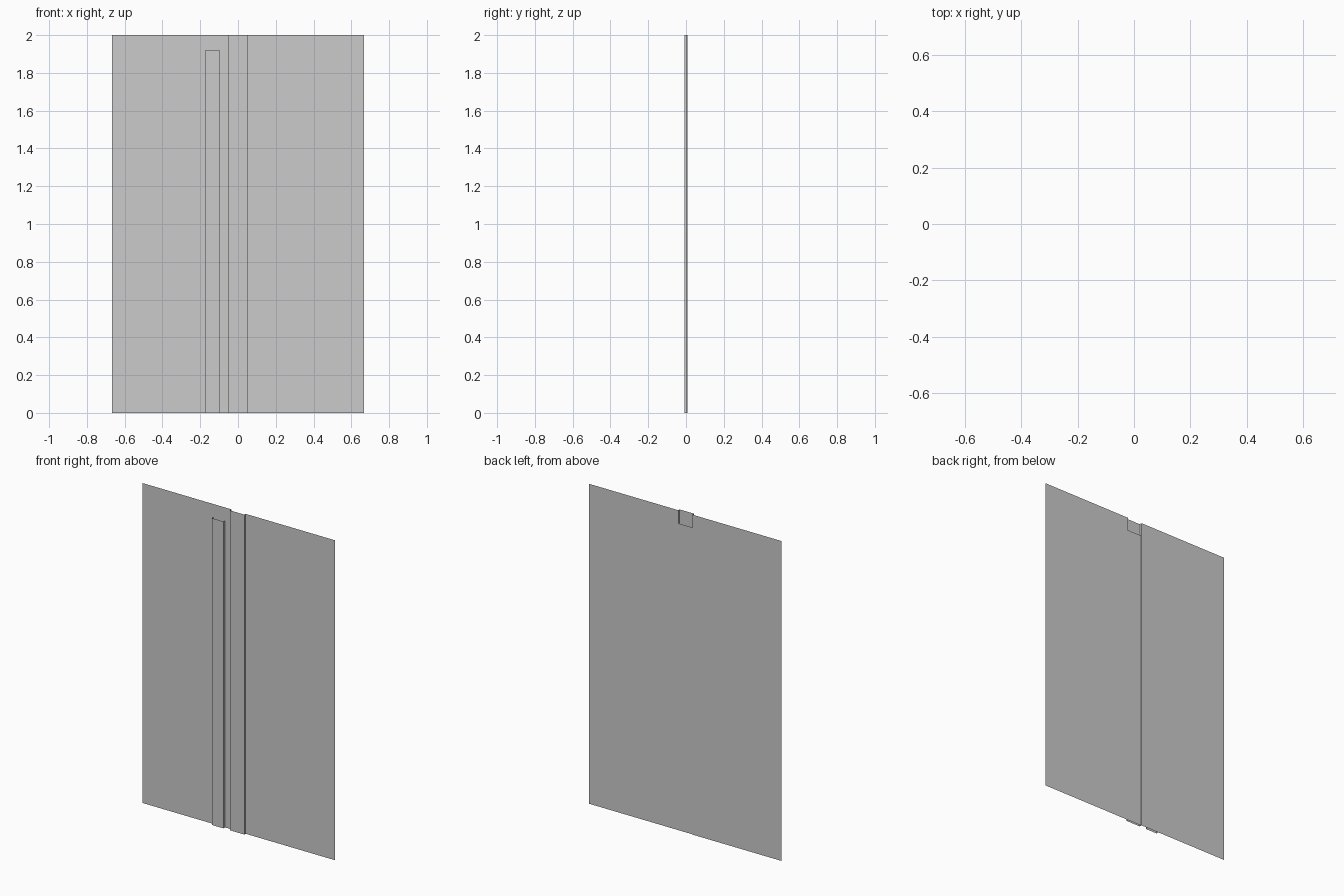
import bpy

if "Cube" in bpy.data.objects:
    bpy.data.objects.remove(bpy.data.objects["Cube"])

W, H = 0.667, 2.0             # half width, height
FRONT = -0.008                # front plane of the raised strips
LEFT_Y, RIGHT_Y = 0.008, 0.005  # planes of the two leaves
SLOT_Z = 1.918                # strip top and notch bottom


def sheet(name, pts, z1, z0=0.0):
    """Open vertical sheet: a plan polyline of (x, y) points raised from z0 to z1."""
    n = len(pts)
    verts = [(x, y, z) for z in (z0, z1) for x, y in pts]
    faces = [(i, i + 1, n + i + 1, n + i) for i in range(n - 1)]
    mesh = bpy.data.meshes.new(name)
    mesh.from_pydata(verts, [], faces)
    ob = bpy.data.objects.new(name, mesh)
    bpy.context.collection.objects.link(ob)
    return ob


def channel(name, x0, x1, y0, y1, z1):
    """Raised strip: left wall, front face, right wall, open at both ends."""
    return sheet(name, [(x0, y0), (x0, FRONT), (x1, FRONT), (x1, y1)], z1)


# Leaves
sheet("left_leaf", [(-W, LEFT_Y), (-0.05, LEFT_Y)], H)
sheet("right_leaf", [(0.05, RIGHT_Y), (W, RIGHT_Y)], H)
# Backing behind the centre strip, leaving a notch at the top
sheet("centre_backing", [(-0.05, RIGHT_Y), (0.05, RIGHT_Y)], SLOT_Z)

# Raised strips on the front
channel("centre_strip", -0.05, 0.05, LEFT_Y, RIGHT_Y, H)
channel("side_strip", -0.175, -0.095, LEFT_Y, LEFT_Y, SLOT_Z)
